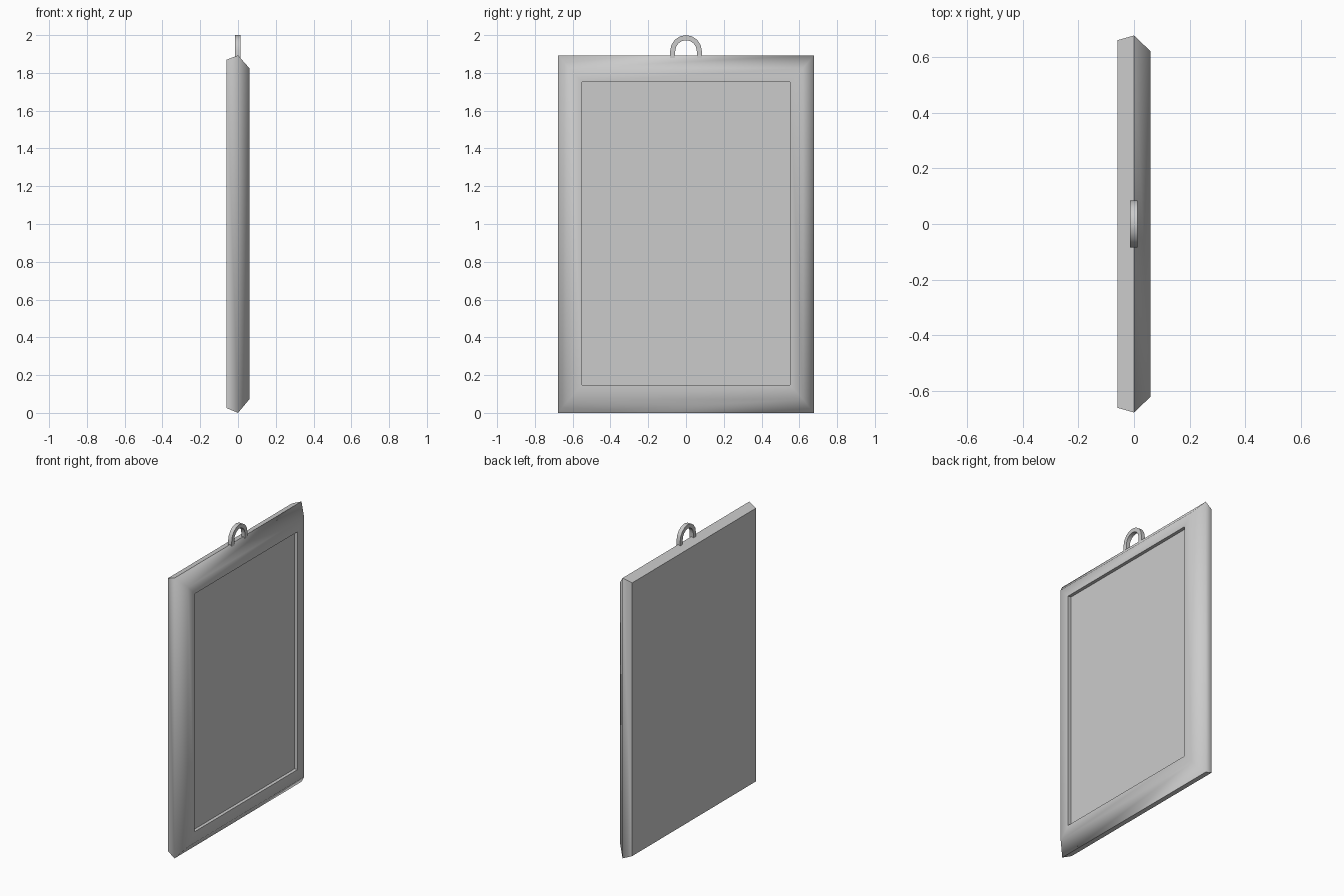
import bpy
import bmesh
from math import cos, sin, pi, radians

cube = bpy.data.objects.get("Cube")
if cube:
    bpy.data.objects.remove(cube, do_unlink=True)

# One plain grey for everything
grey = bpy.data.materials.new("plain_grey")
grey.use_nodes = True
grey.diffuse_color = (0.6, 0.6, 0.6, 1)
grey.node_tree.nodes["Principled BSDF"].inputs["Base Color"].default_value = (0.6, 0.6, 0.6, 1)


def loft(name, rings, smooth_angle):
    """Skin successive four-sided rings and cap both ends."""
    bm = bmesh.new()
    loops = [[bm.verts.new(p) for p in ring] for ring in rings]
    for a, b in zip(loops, loops[1:]):
        for i in range(4):
            j = (i + 1) % 4
            bm.faces.new((a[i], a[j], b[j], b[i]))
    bm.faces.new(loops[0])
    bm.faces.new(loops[-1])
    bmesh.ops.recalc_face_normals(bm, faces=bm.faces)
    mesh = bpy.data.meshes.new(name)
    bm.to_mesh(mesh)
    bm.free()
    mesh.materials.append(grey)
    obj = bpy.data.objects.new(name, mesh)
    bpy.context.collection.objects.link(obj)
    bpy.ops.object.select_all(action="DESELECT")
    obj.select_set(True)
    bpy.context.view_layer.objects.active = obj
    bpy.ops.object.shade_smooth_by_angle(angle=radians(smooth_angle))
    return obj


def rectangle(x, half_width, bottom, top):
    return [(x, -half_width, bottom), (x, half_width, bottom),
            (x, half_width, top), (x, -half_width, top)]


# Panel: back face, widest rim, front face, then the recessed field
loft("framed_panel", [
    rectangle(-0.06, 0.66, 0.025, 1.87),
    rectangle(0.0, 0.677, 0.0, 1.893),
    rectangle(0.06, 0.62, 0.072, 1.825),
    rectangle(0.06, 0.55, 0.147, 1.753),
    rectangle(0.038, 0.55, 0.147, 1.753),
], 60)


# Hanging loop: a square-section half ring with short straight legs
def loop_section(y_dir, z_dir, base):
    return [(x, y_dir * r, base + z_dir * r)
            for x, r in ((-0.015, 0.057), (0.012, 0.057), (0.012, 0.084), (-0.015, 0.084))]


steps = 8
arc = [loop_section(cos(pi * i / steps), sin(pi * i / steps), 1.916)
       for i in range(steps + 1)]
loft("hanging_loop", [loop_section(1, 0, 1.88)] + arc + [loop_section(-1, 0, 1.88)], 30)
